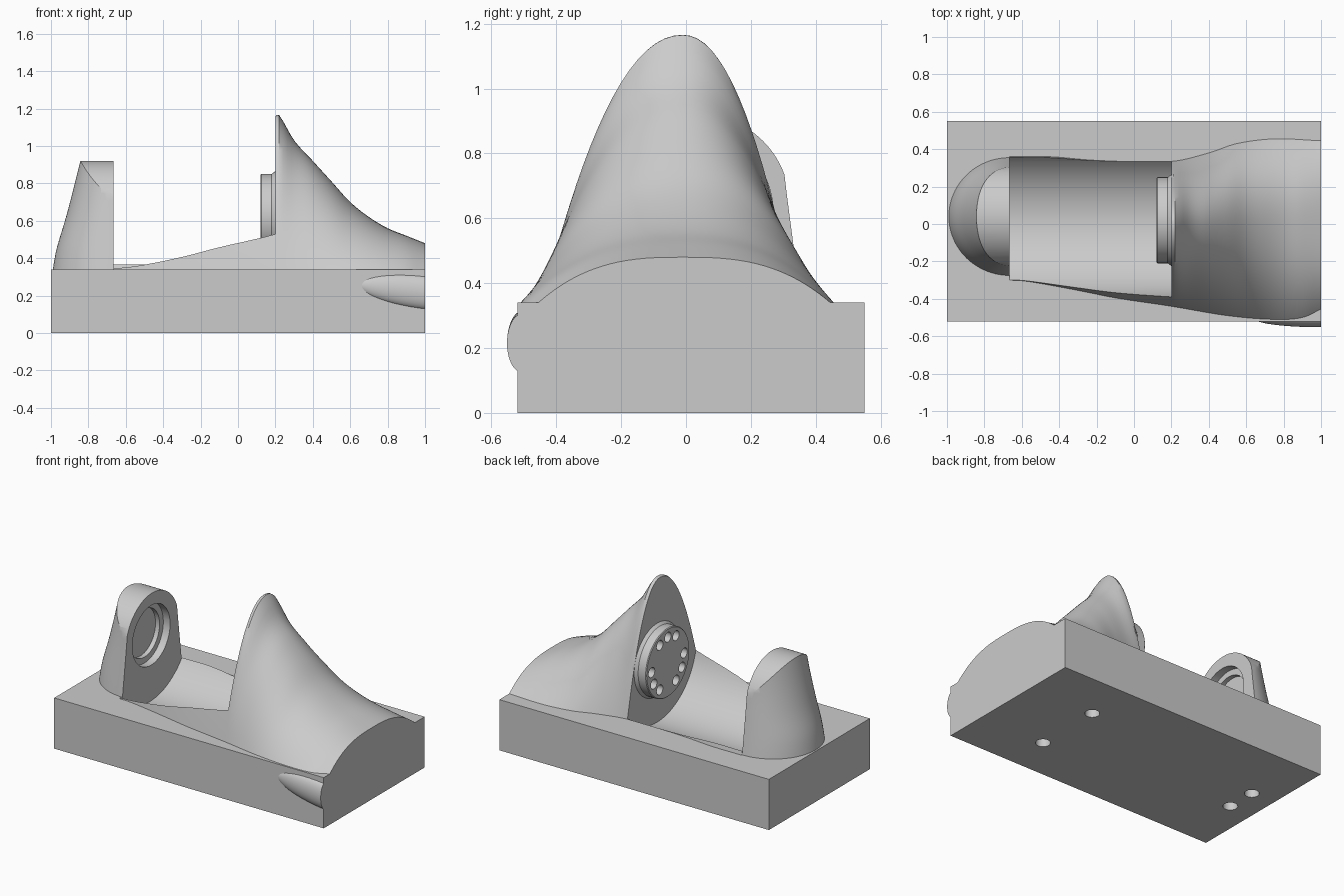
import bpy, bmesh, math
from mathutils import Vector, Matrix

if "Cube" in bpy.data.objects:
    bpy.data.objects.remove(bpy.data.objects["Cube"], do_unlink=True)

grey = bpy.data.materials.new("plain grey")
grey.use_nodes = True
grey.diffuse_color = (0.6, 0.6, 0.6, 1)
grey.node_tree.nodes["Principled BSDF"].inputs["Base Color"].default_value = (0.6, 0.6, 0.6, 1)


def finish(name, bm):
    bmesh.ops.recalc_face_normals(bm, faces=bm.faces)
    mesh = bpy.data.meshes.new(name)
    bm.to_mesh(mesh)
    bm.free()
    mesh.materials.append(grey)
    ob = bpy.data.objects.new(name, mesh)
    bpy.context.collection.objects.link(ob)
    return ob


def loft(name, rings):
    """Skin a list of closed rings and cap both ends."""
    bm = bmesh.new()
    loops = [[bm.verts.new(p) for p in ring] for ring in rings]
    for a, b in zip(loops, loops[1:]):
        for i in range(len(a)):
            j = (i + 1) % len(a)
            bm.faces.new((a[i], a[j], b[j], b[i]))
    bm.faces.new(loops[0])
    bm.faces.new(loops[-1])
    return finish(name, bm)


def prism_x(name, outline, x0, x1):
    return loft(name, [[(x, y, z) for y, z in outline] for x in (x0, x1)])


def arc(cy, cz, r, a0, a1, n):
    angles = [math.radians(a0 + (a1 - a0) * i / n) for i in range(n + 1)]
    return [(cy + r * math.cos(a), cz + r * math.sin(a)) for a in angles]


def circle(cy, cz, r, n=48):
    return arc(cy, cz, r, 0, 360, n)[:-1]


def select(ob):
    bpy.ops.object.select_all(action='DESELECT')
    ob.select_set(True)
    bpy.context.view_layer.objects.active = ob


def boolean(ob, cutter, operation='DIFFERENCE', keep=False):
    mod = ob.modifiers.new("cut", 'BOOLEAN')
    mod.operation = operation
    mod.solver = 'EXACT'
    mod.object = cutter
    select(ob)
    bpy.ops.object.modifier_apply(modifier=mod.name)
    cutter.hide_render = True
    if not keep:
        bpy.data.objects.remove(cutter, do_unlink=True)


def smooth(ob, angle=30):
    select(ob)
    bpy.ops.object.shade_smooth_by_angle(angle=math.radians(angle))


def curve(keys, x):
    """Smooth interpolation through (x, value) keys."""
    def slope(i):
        a, b = keys[max(i - 1, 0)], keys[min(i + 1, len(keys) - 1)]
        return (b[1] - a[1]) / (b[0] - a[0])
    for i in range(len(keys) - 1):
        (xa, va), (xb, vb) = keys[i], keys[i + 1]
        if x <= xb or i == len(keys) - 2:
            h = xb - xa
            t = min(max((x - xa) / h, 0), 1)
            return (va * (1 + 2 * t) * (1 - t) ** 2 + vb * t * t * (3 - 2 * t)
                    + h * slope(i) * t * (1 - t) ** 2 + h * slope(i + 1) * t * t * (t - 1))


TOP = 0.34            # top of the block
FACE_A, FACE_B = -0.665, 0.2   # facing planes of the two ends
AY, AZ = 0.02, 0.62   # axis of the disc and trough

# Base block
base = prism_x("base_block", [(-0.52, 0), (0.55, 0), (0.55, TOP), (-0.52, TOP)], -1, 1)

# Cowl and trough sides, lofted along x
crest = [(-0.67, 1.15), (0.2, 1.16), (0.22, 1.165), (0.3, 1.03), (0.4, 0.92), (0.5, 0.81),
         (0.6, 0.7), (0.7, 0.62), (0.8, 0.56), (0.9, 0.52), (1, 0.48)]
front_side = [(-0.67, 0.3), (-0.58, 0.305), (-0.3, 0.355), (-0.1, 0.395), (0.2, 0.44),
              (0.5, 0.49), (0.75, 0.51), (0.9, 0.5), (1, 0.455)]
back_side = [(-0.67, 0.36), (-0.45, 0.36), (-0.2, 0.34), (0.2, 0.335), (0.4, 0.38),
             (0.55, 0.43), (0.75, 0.455), (1, 0.445)]
stations = [FACE_A + (FACE_B - FACE_A) * i / 16 for i in range(16)]
stations += [FACE_B, 0.21] + [0.22 + 0.78 * i / 36 for i in range(37)]
rings = []
for x in stations:
    power = 2.1 + 0.7 * max(0, (x - 0.5) / 0.5) ** 2
    ring = []
    for i in range(49):
        t = math.sin(math.pi * (i / 48 - 0.5))
        width = curve(back_side, x) + 0.01 if t > 0 else curve(front_side, x) - 0.01
        ring.append((x, -0.01 + t * width, TOP + (curve(crest, x) - TOP) * (1 - abs(t) ** power)))
    rings.append(ring + [(x, ring[-1][1], TOP - 0.02), (x, ring[0][1], TOP - 0.02)])
cowl = loft("cowl", rings)

# Round trough cut between the two ends
trough = arc(AY, AZ, 0.42, 180, 360, 48) + [(AY + 0.42, 1.5), (AY - 0.42, 1.5)]
slot = prism_x("trough_cutter", trough, FACE_A - 0.001, FACE_B)
boolean(cowl, slot, keep=True)
boolean(base, slot)

# Mounting holes under the base
for x, y in ((0.52, 0.23), (0.52, -0.23), (-0.83, 0.11), (-0.83, -0.09)):
    hole = loft("hole_cutter", [[(x + u, y + v, z) for u, v in circle(0, 0, 0.045, 32)]
                                for z in (-0.1, 0.12)])
    boolean(base, hole)

# Rounded nose: tapering half ellipses, trimmed by an arch
back_x = [(0.3, -0.995), (0.34, -0.99), (0.45, -0.97), (0.6, -0.925), (0.75, -0.885), (0.95, -0.835)]
half_w = [(0.3, 0.32), (0.34, 0.315), (0.55, 0.287), (0.75, 0.262), (0.95, 0.245)]
rings = []
for i in range(17):
    z = 0.3 + 0.65 * i / 16
    outline = arc(0, 0, 1, 90, 270, 40)
    rings.append([(FACE_A + u * (FACE_A - curve(back_x, z)), 0.04 + v * curve(half_w, z), z)
                  for u, v in outline])
nose = loft("nose", rings)
arch = arc(0.04, 0.64, 0.28, 0, 180, 64) + [(-0.4, 0.6), (-0.4, 0.2), (0.48, 0.2), (0.48, 0.6)]
boolean(nose, prism_x("arch_cutter", arch, -1.2, -0.5), 'INTERSECT')

# Stepped round socket in the nose
for radius, depth in ((0.2, 0.05), (0.16, 0.08)):
    boolean(nose, prism_x("socket_cutter", circle(0.03, 0.64, radius), FACE_A - depth, -0.5))

# Disc with three groups of three holes
profile = [(0.12, 0.225), (0.125, 0.23), (0.18, 0.23), (0.19, 0.238), (FACE_B + 0.01, 0.25)]
disc = loft("disc", [[(x, y, z) for y, z in circle(AY, AZ, r, 64)] for x, r in profile])
for group in (90, 210, 330):
    for step in (-30, 0, 30):
        a = math.radians(group + step)
        ring = circle(AY + 0.172 * math.cos(a), AZ + 0.172 * math.sin(a), 0.033, 24)
        boolean(disc, prism_x("disc_hole_cutter", ring, 0.05, 0.17))

# Teardrop bulge on the front side, cut flush with the block end
bm = bmesh.new()
bmesh.ops.create_uvsphere(bm, u_segments=48, v_segments=32, radius=1)
place = (Matrix.Translation((1, -0.505, 0.215)) @ Matrix.Rotation(0.12, 4, 'Y')
         @ Matrix.Diagonal((0.36, 0.047, 0.09, 1)))
bmesh.ops.transform(bm, matrix=place, verts=bm.verts)
cut = bmesh.ops.bisect_plane(bm, geom=bm.verts[:] + bm.edges[:] + bm.faces[:],
                             plane_co=Vector((1, 0, 0)), plane_no=Vector((1, 0, 0)),
                             clear_outer=True)
bmesh.ops.holes_fill(bm, edges=[e for e in bm.edges if e.is_boundary])
bulge = finish("side_bulge", bm)

for ob in (base, cowl, nose, disc, bulge):
    smooth(ob)
